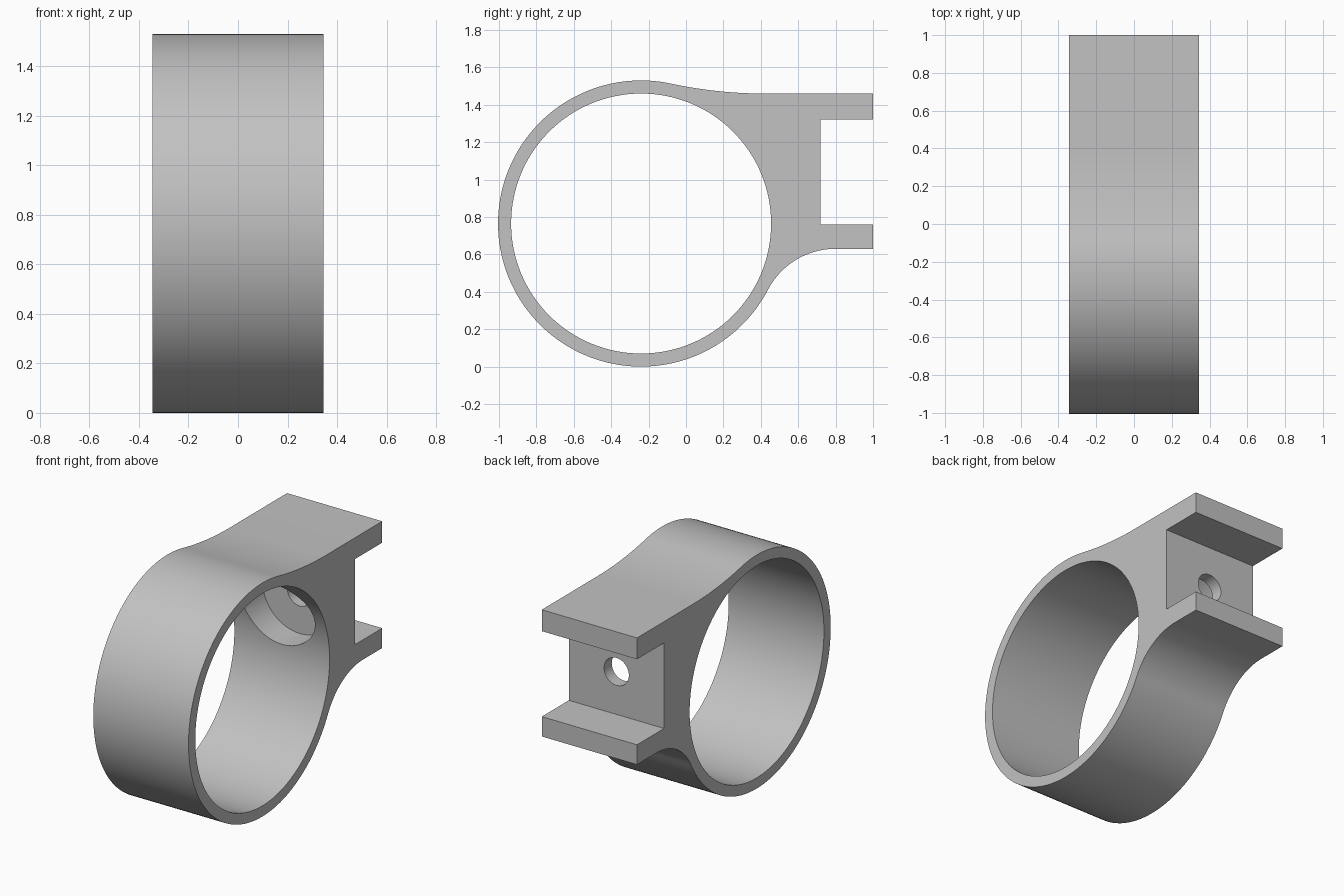
import bpy, bmesh
from math import sin, cos, pi, atan2, sqrt
from mathutils import Matrix, Vector

cube = bpy.data.objects.get("Cube")
if cube:
    bpy.data.objects.remove(cube)

HALF_WIDTH = 0.345
RING_Y, RING_Z, OUTER, INNER = -0.24, 0.765, 0.765, 0.695
TOP, BOTTOM = 1.46, 0.63
SLOT_Y, SLOT_LOW, SLOT_HIGH = 0.72, 0.76, 1.32
HOLE_Z = (SLOT_LOW + SLOT_HIGH) / 2

grey = bpy.data.materials.new("plain_grey")
grey.use_nodes = True
colour = (0.54, 0.54, 0.54, 1)
grey.diffuse_color = colour
grey.node_tree.nodes["Principled BSDF"].inputs["Base Color"].default_value = colour


def arc(cy, cz, r, a0, a1, n):
    return [(cy + r * cos(a0 + (a1 - a0) * i / n),
             cz + r * sin(a0 + (a1 - a0) * i / n)) for i in range(n + 1)]


def fillet(end_y, line_z, side):
    """Centre, radius and ring angle of a blend from the ring to a flat flange."""
    dy, h = end_y - RING_Y, abs(line_z - RING_Z)
    r = (dy * dy + h * h - OUTER * OUTER) / (2 * (OUTER - h))
    cz = line_z + side * r
    return cz, r, atan2(cz - RING_Z, dy)


def add_object(name, bm):
    mesh = bpy.data.meshes.new(name)
    bmesh.ops.recalc_face_normals(bm, faces=bm.faces)
    bm.to_mesh(mesh)
    bm.free()
    mesh.materials.append(grey)
    obj = bpy.data.objects.new(name, mesh)
    bpy.context.collection.objects.link(obj)
    return obj


def cylinder(name, radius, start, end, sides):
    start, end = Vector(start), Vector(end)
    axis = end - start
    bm = bmesh.new()
    turn = axis.to_track_quat('Z', 'Y').to_matrix().to_4x4()
    bmesh.ops.create_cone(bm, cap_ends=True, segments=sides, radius1=radius,
                          radius2=radius, depth=axis.length,
                          matrix=Matrix.Translation((start + end) / 2) @ turn)
    return add_object(name, bm)


# Outline: ring, blends into both flanges, and the open slot between them
top_y, low_y = 0.42, 0.80
top_cz, top_r, top_a = fillet(top_y, TOP, 1)
low_cz, low_r, low_a = fillet(low_y, BOTTOM, -1)
outline = arc(RING_Y, RING_Z, OUTER, top_a, low_a + 2 * pi, 120)
outline += arc(low_y, low_cz, low_r, low_a + pi, pi / 2, 24)[1:]
outline += [(1, BOTTOM), (1, SLOT_LOW), (SLOT_Y, SLOT_LOW),
            (SLOT_Y, SLOT_HIGH), (1, SLOT_HIGH), (1, TOP)]
outline += arc(top_y, top_cz, top_r, -pi / 2, top_a - pi, 24)[:-1]

# Clamp body as an extruded outline
bm = bmesh.new()
face = bm.faces.new([bm.verts.new((-HALF_WIDTH, y, z)) for y, z in outline])
extruded = bmesh.ops.extrude_face_region(bm, geom=[face], use_keep_orig=True)
bmesh.ops.translate(bm, vec=(2 * HALF_WIDTH, 0, 0),
                    verts=[v for v in extruded["geom"] if isinstance(v, bmesh.types.BMVert)])
body = add_object("ring_clamp", bm)

# Main bore, screw head recess and screw hole
cutters = [
    cylinder("bore_cutter", INNER, (-1, RING_Y, RING_Z), (1, RING_Y, RING_Z), 128),
    cylinder("recess_cutter", 0.27, (0, 0, HOLE_Z), (0, 0.64, HOLE_Z), 64),
    cylinder("screw_hole_cutter", 0.09, (0, 0.5, HOLE_Z), (0, 0.85, HOLE_Z), 48),
]
bpy.ops.object.select_all(action='DESELECT')
bpy.context.view_layer.objects.active = body
body.select_set(True)
for cutter in cutters:
    cutter.hide_render = True
    mod = body.modifiers.new(cutter.name, 'BOOLEAN')
    mod.operation, mod.solver, mod.object = 'DIFFERENCE', 'EXACT', cutter
    bpy.ops.object.modifier_apply(modifier=mod.name)
for cutter in cutters:
    bpy.data.objects.remove(cutter)

bpy.ops.object.shade_smooth_by_angle(angle=pi / 6)
